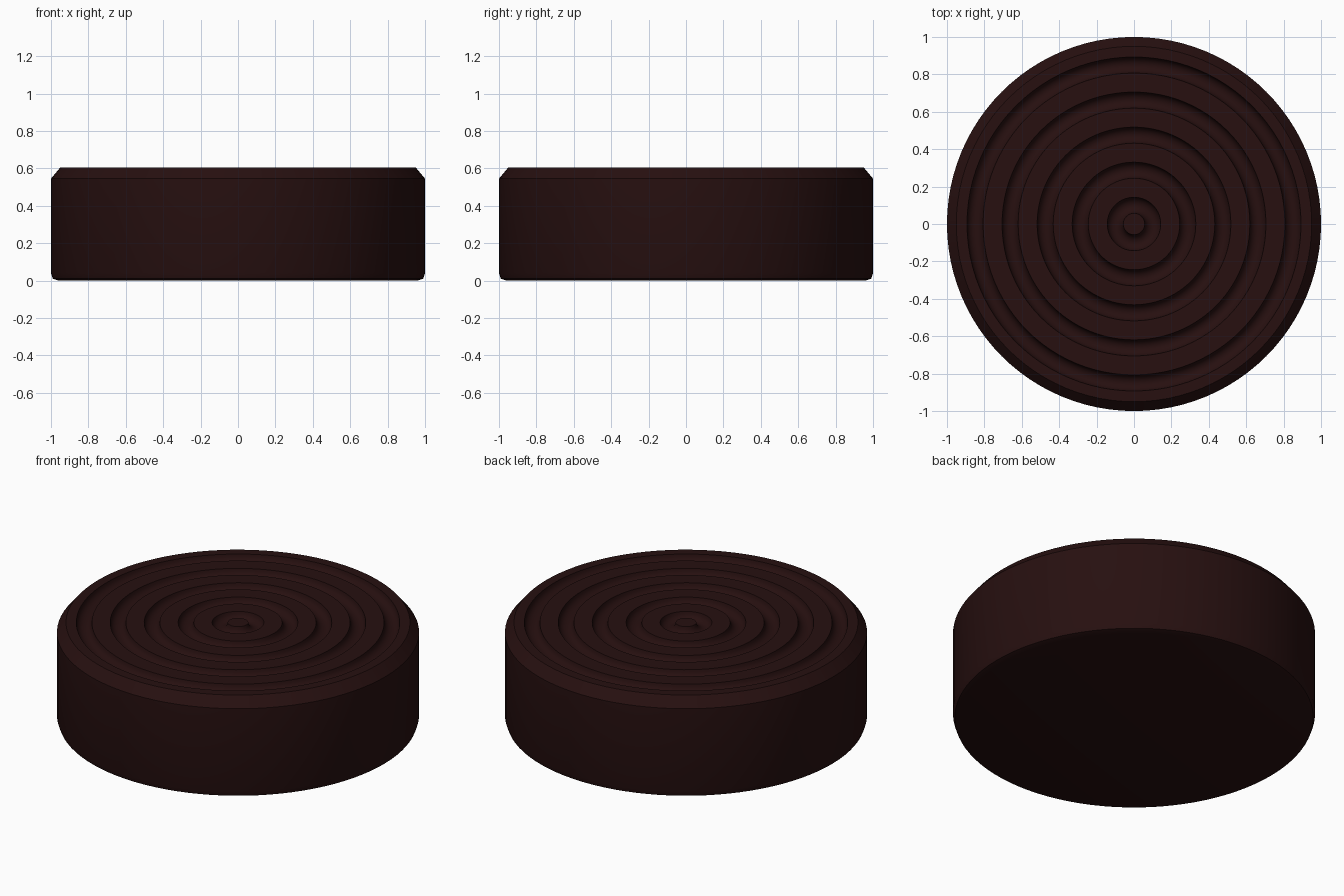
import bpy, bmesh, math

if "Cube" in bpy.data.objects:
    bpy.data.objects.remove(bpy.data.objects["Cube"])

SEGMENTS = 96
HEIGHT = 0.605
GROOVE_RADII = [0.10, 0.2875, 0.475, 0.6625, 0.85]
GROOVE_R = 0.043

dark = bpy.data.materials.new("dark_chocolate")
dark.diffuse_color = (0.02, 0.005, 0.005, 1)
dark.use_nodes = True
dark.node_tree.nodes["Principled BSDF"].inputs["Base Color"].default_value = dark.diffuse_color

# Half profile: underside, side wall, chamfer, then grooved top to the centre
profile = [(0, 0), (0.96, 0), (0.99, 0.01), (1.0, 0.04), (1.0, 0.545), (0.95, HEIGHT)]
for ring in reversed(GROOVE_RADII):
    for i in range(9):
        a = math.pi * i / 8
        profile.append((ring + GROOVE_R * math.cos(a), HEIGHT - GROOVE_R * math.sin(a)))
profile.append((0, HEIGHT))

# Spin the profile into a solid disc
bm = bmesh.new()
verts = [bm.verts.new((r, 0, z)) for r, z in profile]
edges = [bm.edges.new(pair) for pair in zip(verts, verts[1:])]
bmesh.ops.spin(bm, geom=verts + edges, cent=(0, 0, 0), axis=(0, 0, 1),
               angle=math.tau, steps=SEGMENTS, use_duplicate=False)
bmesh.ops.remove_doubles(bm, verts=bm.verts, dist=1e-4)
bmesh.ops.recalc_face_normals(bm, faces=bm.faces)
mesh = bpy.data.meshes.new("grooved_disc")
bm.to_mesh(mesh)
bm.free()

disc = bpy.data.objects.new("grooved_disc", mesh)
bpy.context.collection.objects.link(disc)
mesh.materials.append(dark)
bpy.context.view_layer.objects.active = disc
disc.select_set(True)
bpy.ops.object.shade_smooth_by_angle(angle=math.radians(35))
